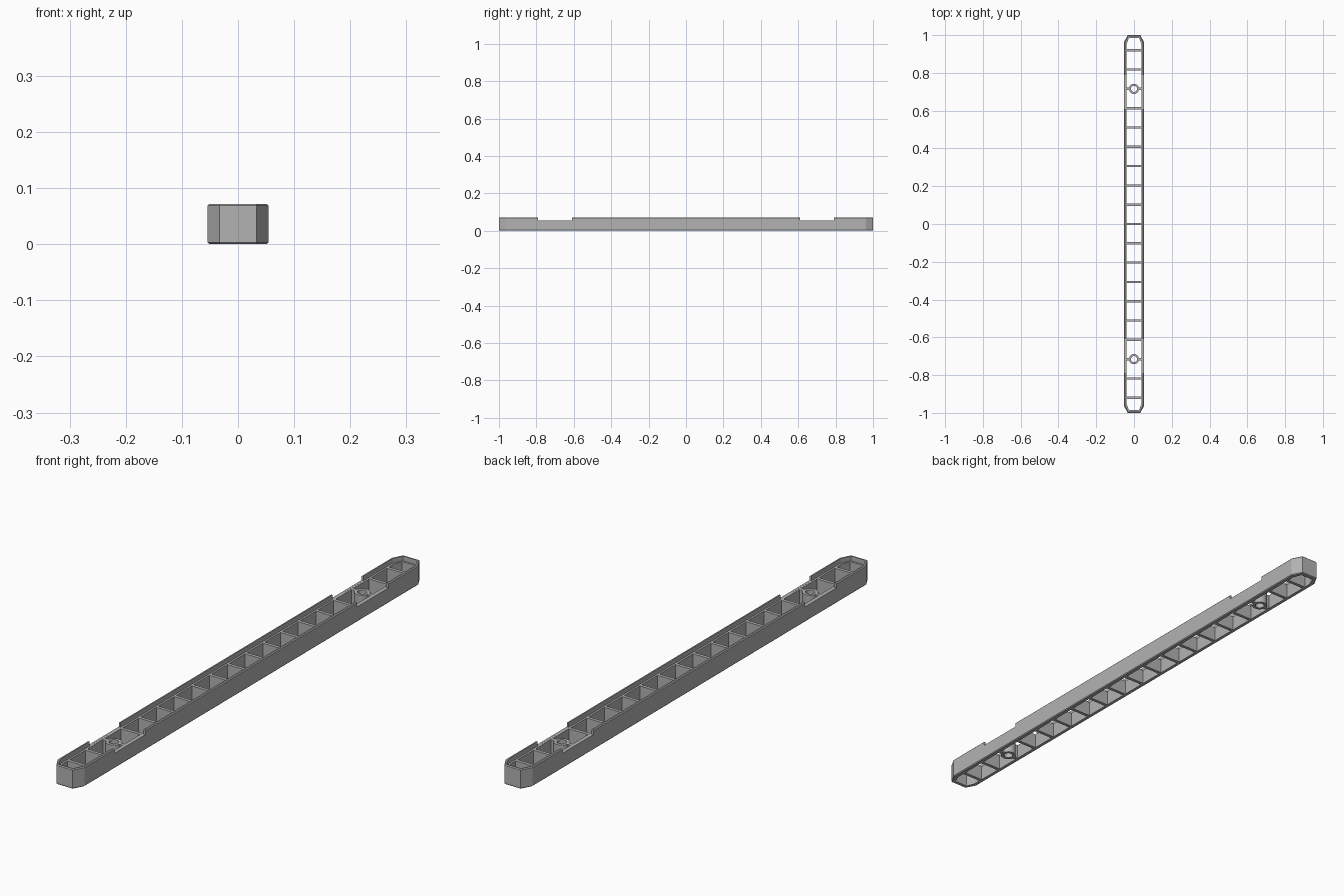
import bpy, bmesh

cube = bpy.data.objects.get("Cube")
if cube:
    bpy.data.objects.remove(cube)

# One plain grey plastic
grey = bpy.data.materials.new("mid grey plastic")
grey.use_nodes = True
COLOUR = (0.45, 0.45, 0.45, 1)
grey.diffuse_color = COLOUR
grey.node_tree.nodes["Principled BSDF"].inputs["Base Color"].default_value = COLOUR

HALF_W, HEIGHT, LEDGE = 0.054, 0.072, 0.055
PITCH = 0.1022
BOSS_Y = 7 * PITCH


def finish(bm, name):
    bmesh.ops.recalc_face_normals(bm, faces=bm.faces)
    mesh = bpy.data.meshes.new(name)
    bm.to_mesh(mesh)
    bm.free()
    mesh.materials.append(grey)
    obj = bpy.data.objects.new(name, mesh)
    bpy.context.collection.objects.link(obj)
    return obj


def box(name, centre, size):
    bm = bmesh.new()
    bmesh.ops.create_cube(bm, size=1)
    for v in bm.verts:
        v.co = [c + p * s for c, p, s in zip(centre, v.co, size)]
    return finish(bm, name)


def outline(inset):
    """Long octagon, moved inwards by an even distance."""
    w, l = HALF_W - inset, 1 - inset
    cx = 0.033 - inset * 0.4
    cy = 0.962 - inset * 0.6
    quarter = [(w, cy), (cx, l)]
    half = quarter + [(-x, y) for x, y in reversed(quarter)]
    return half + [(-x, -y) for x, y in half]


def cut(obj, cutter):
    mod = obj.modifiers.new("cut", 'BOOLEAN')
    mod.operation = 'DIFFERENCE'
    mod.solver = 'EXACT'
    mod.object = cutter
    cutter.hide_render = True
    bpy.context.view_layer.objects.active = obj
    bpy.ops.object.modifier_apply(modifier=mod.name)
    bpy.data.objects.remove(cutter)


# Outer frame: wall section swept round the octagon, with an inner ledge
section = [(0.003, 0), (0, 0.003), (0, HEIGHT - 0.003), (0.003, HEIGHT),
           (0.008, HEIGHT), (0.008, LEDGE), (0.015, LEDGE), (0.015, 0)]
bm = bmesh.new()
rings = [[bm.verts.new((x, y, z)) for x, y in outline(i)] for i, z in section]
for k, ring in enumerate(rings):
    nxt = rings[(k + 1) % len(rings)]
    for j in range(len(ring)):
        m = (j + 1) % len(ring)
        bm.faces.new((ring[j], ring[m], nxt[m], nxt[j]))
frame = finish(bm, "outer_frame")

# Notches in the upper lip beside each screw boss
for side in (-1, 1):
    cut(frame, box("notch_cutter", (0, side * 0.7, LEDGE + 0.0502), (0.2, 0.18, 0.1)))

# Cross ribs, split in two where a boss sits
for n in range(-9, 10):
    y = n * PITCH
    if abs(n) == 7:
        for side, label in ((-1, "right"), (1, "left")):
            box("boss_rib_" + label, (side * 0.033, y, LEDGE / 2), (0.022, 0.012, LEDGE))
    else:
        box("cross_rib", (0, y, LEDGE / 2), (0.08, 0.012, LEDGE))

# Hollow screw bosses
for side in (-1, 1):
    bm = bmesh.new()
    loops = []
    for radius, z in ((0.027, 0), (0.027, LEDGE), (0.016, LEDGE), (0.016, 0)):
        verts = bmesh.ops.create_circle(bm, segments=24, radius=radius)["verts"]
        for v in verts:
            v.co.y += side * BOSS_Y
            v.co.z = z
        loops.append(verts)
    for a, b in zip(loops, loops[1:] + loops[:1]):
        for j in range(24):
            m = (j + 1) % 24
            bm.faces.new((a[j], a[m], b[m], b[j]))
    boss = finish(bm, "screw_boss")
    bpy.ops.object.select_all(action='DESELECT')
    boss.select_set(True)
    bpy.context.view_layer.objects.active = boss
    bpy.ops.object.shade_smooth_by_angle(angle=0.6)
